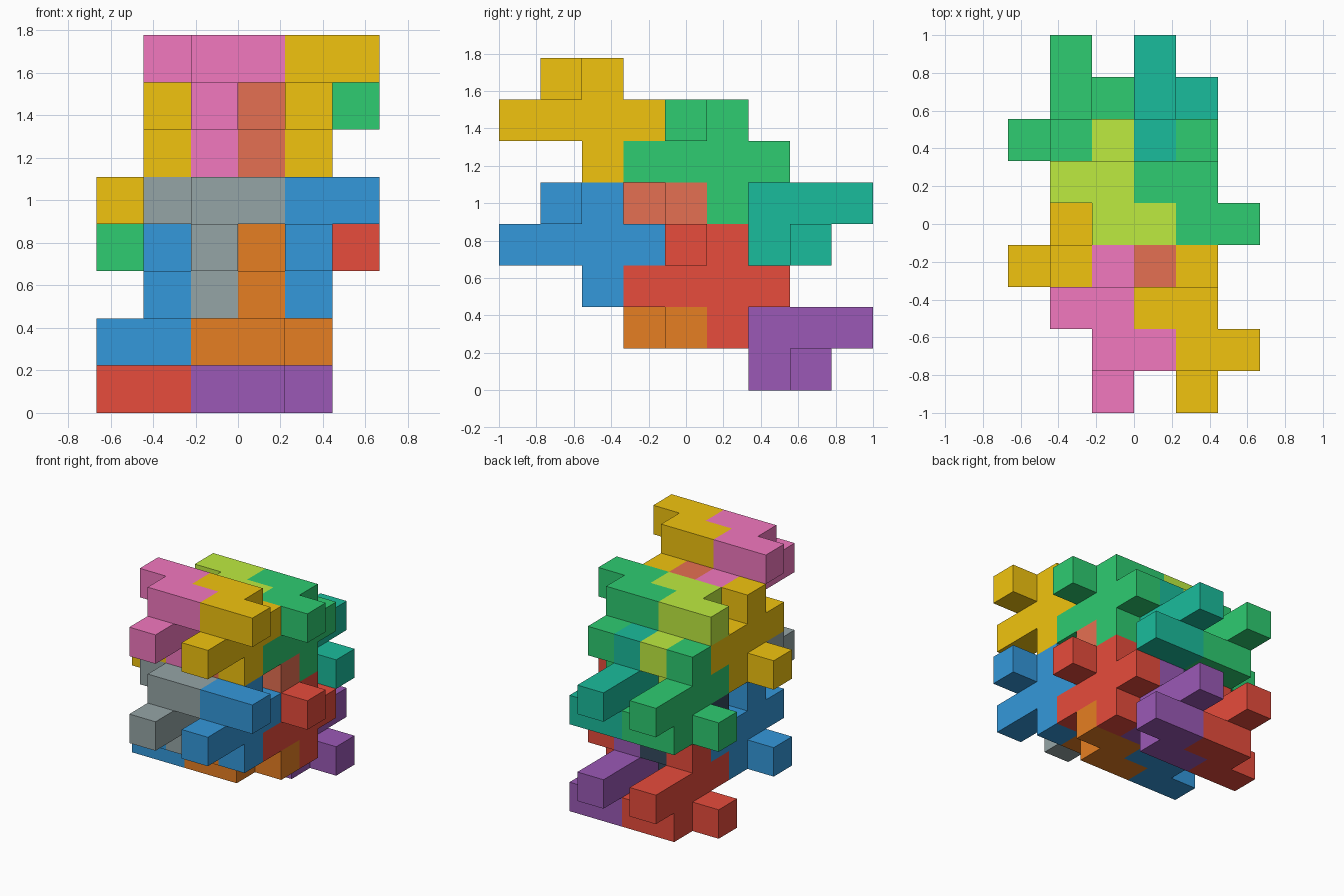
import bpy, bmesh, math
from mathutils import Vector

if "Cube" in bpy.data.objects:
    bpy.data.objects.remove(bpy.data.objects["Cube"])

U = 2 / 9  # edge of one cube

# One interlocking piece: four-cube bar, a cube below, zigzag of four above
CELLS = {(0, -2, 0), (0, -1, 0), (0, 0, 0), (0, 1, 0), (0, 0, -1),
         (-1, 0, 1), (0, 0, 1), (0, -1, 1), (1, -1, 1)}

COLOURS = {
    "red": (231, 76, 60), "blue": (52, 152, 219), "green": (46, 204, 113),
    "yellow": (241, 196, 15), "purple": (155, 89, 182), "orange": (230, 126, 34),
    "teal": (26, 188, 156), "grey": (149, 165, 166), "pink": (242, 120, 191),
    "lime": (190, 235, 64), "navy": (52, 73, 94), "salmon": (229, 112, 82),
}


def linear(c):
    c /= 255
    return c / 12.92 if c < 0.04045 else ((c + 0.055) / 1.055) ** 2.4


def material(name):
    mat = bpy.data.materials.get(name) or bpy.data.materials.new(name)
    mat.diffuse_color = (*[linear(c) for c in COLOURS[name]], 1)
    mat.use_nodes = True
    mat.node_tree.nodes["Principled BSDF"].inputs["Base Color"].default_value = mat.diffuse_color
    return mat


def piece_mesh():
    """Outer skin of the piece, with flat areas merged."""
    bm = bmesh.new()
    for cell in CELLS:
        for axis in range(3):
            for sign in (-1, 1):
                n = Vector((0, 0, 0))
                n[axis] = sign
                c = Vector(cell)
                if tuple(int(round(v)) for v in c + n) in CELLS:
                    continue
                a = Vector((0, 0, 0))
                a[(axis + 1) % 3] = 0.5
                b = n.cross(a)
                mid = c + n / 2
                corners = (mid - a - b, mid + a - b, mid + a + b, mid - a + b)
                bm.faces.new([bm.verts.new(p * U) for p in corners])
    bmesh.ops.remove_doubles(bm, verts=bm.verts, dist=1e-4)
    bmesh.ops.dissolve_limit(bm, angle_limit=0.01, verts=bm.verts, edges=bm.edges)
    bmesh.ops.recalc_face_normals(bm, faces=bm.faces)
    mesh = bpy.data.meshes.new("piece")
    bm.to_mesh(mesh)
    bm.free()
    return mesh


# Centre cell, turned upside down?, colour in upper layer, colour in lower layer
LAYOUT = [
    ((2, 2, 6), False, "pink", "grey"),
    ((4, 2, 6), False, "yellow", "blue"),
    ((2, 5, 5), False, "lime", "navy"),
    ((4, 5, 5), False, "green", "red"),
    ((1, 3, 5), True, "yellow", "blue"),
    ((3, 3, 5), True, "salmon", "orange"),
    ((1, 6, 4), True, "green", "red"),
    ((3, 6, 4), True, "teal", "purple"),
]

base = piece_mesh()
for (i, j, k), flipped, upper, lower in LAYOUT:
    # The same layer repeats three cubes lower
    for layer, colour, drop in (("upper", upper, 0), ("lower", lower, 3)):
        mesh = base.copy()
        mesh.materials.append(material(colour))
        turn = "inverted" if flipped else "upright"
        obj = bpy.data.objects.new(f"{layer}_{turn}_{colour}_piece", mesh)
        obj.location = ((i - 2.5) * U, (j - 4) * U, (k - drop + 0.5) * U)
        obj.rotation_euler.x = math.pi if flipped else 0
        bpy.context.collection.objects.link(obj)
bpy.data.meshes.remove(base)
